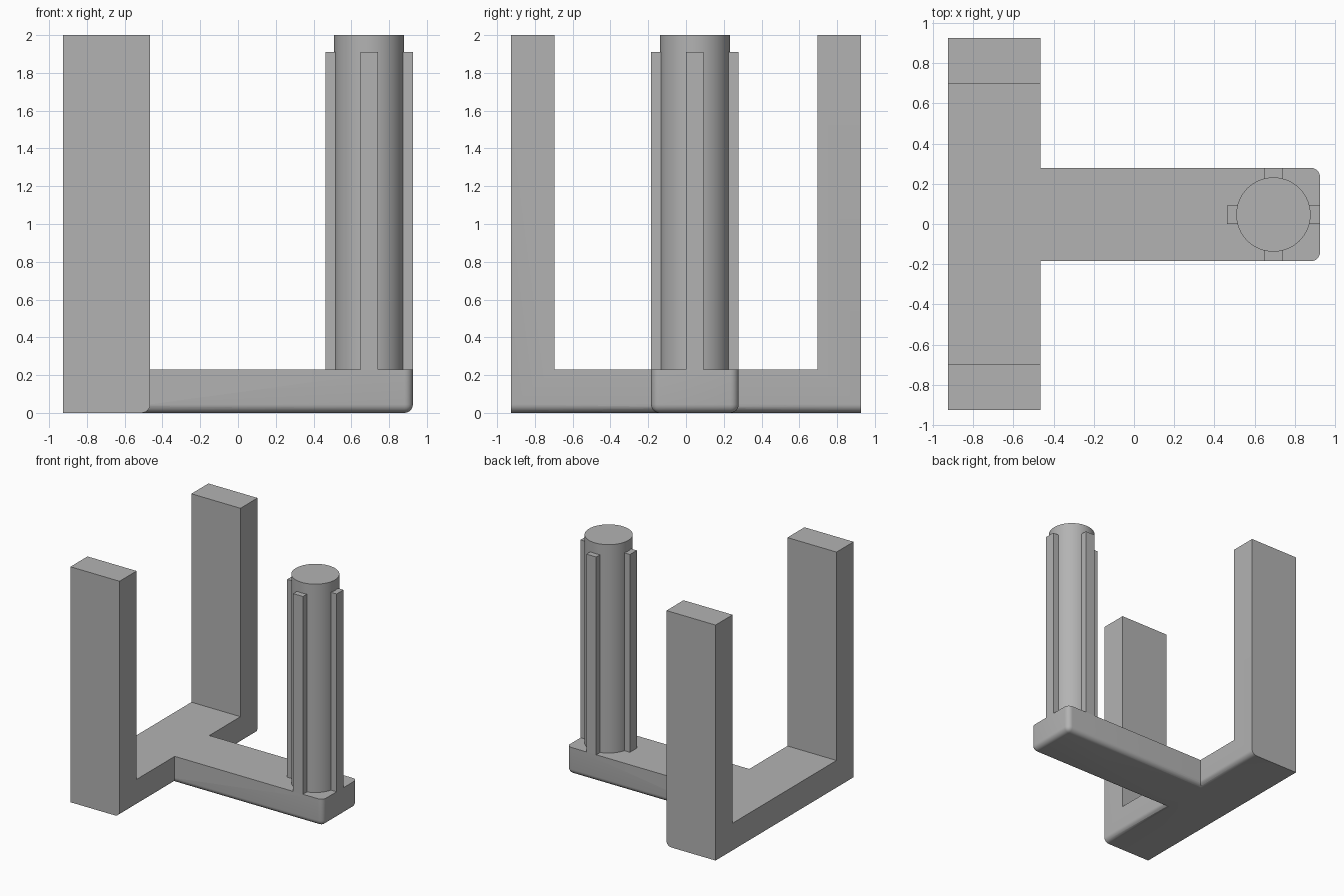
import bpy, bmesh
from math import radians
from mathutils import Matrix, Vector

cube = bpy.data.objects.get("Cube")
if cube:
    bpy.data.objects.remove(cube, do_unlink=True)

BASE_H = 0.23
FILLET = 0.045
INNER_X = -0.465
END = 0.926
POST = Vector((0.694, 0.047, 0))
HALF = 0.232

grey = bpy.data.materials.new("plain grey")
grey.use_nodes = True
grey.diffuse_color = (0.45, 0.45, 0.45, 1)
grey.node_tree.nodes["Principled BSDF"].inputs["Base Color"].default_value = grey.diffuse_color


def finish(name, bm):
    bmesh.ops.recalc_face_normals(bm, faces=bm.faces[:])
    mesh = bpy.data.meshes.new(name)
    bm.to_mesh(mesh)
    bm.free()
    mesh.materials.append(grey)
    obj = bpy.data.objects.new(name, mesh)
    bpy.context.collection.objects.link(obj)
    return obj


def add_box(bm, low, high):
    low, high = Vector(low), Vector(high)
    place = Matrix.Translation((low + high) / 2) @ Matrix.Diagonal((*(high - low), 1))
    bmesh.ops.create_cube(bm, size=1, matrix=place)


def round_edges(bm, rule):
    edges = [e for e in bm.edges if rule(*(v.co for v in e.verts))]
    bmesh.ops.bevel(bm, geom=edges, offset=FILLET, segments=6, profile=0.5, affect='EDGES')


def smooth(obj):
    bpy.ops.object.select_all(action='DESELECT')
    obj.select_set(True)
    bpy.context.view_layer.objects.active = obj
    bpy.ops.object.shade_smooth_by_angle(angle=radians(35))


# U-shaped frame: crossbar with two uprights, rounded under its inner edge
bm = bmesh.new()
outer, inner, top = END, 0.697, 2.0
profile = [(-outer, 0), (outer, 0), (outer, top), (inner, top),
           (inner, BASE_H), (-inner, BASE_H), (-inner, top), (-outer, top)]
face = bm.faces.new([bm.verts.new((-END, y, z)) for y, z in profile])
new = bmesh.ops.extrude_face_region(bm, geom=[face])["geom"]
bmesh.ops.translate(bm, vec=(INNER_X + END, 0, 0),
                    verts=[v for v in new if isinstance(v, bmesh.types.BMVert)])
round_edges(bm, lambda a, b: max(a.z, b.z) < 0.01 and min(a.x, b.x) > INNER_X - 0.01)
frame = finish("base_frame", bm)

# Arm with rounded underside and rounded end corners
bm = bmesh.new()
add_box(bm, (-0.7, POST.y - HALF, 0), (END, POST.y + HALF, BASE_H))
round_edges(bm, lambda a, b: max(a.x, b.x) > 0 and
            (max(a.z, b.z) < 0.01 or (abs(a.z - b.z) > 0.1 and a.x > 0)))
arm = finish("arm", bm)

# Join arm and frame into one solid
union = frame.modifiers.new("join arm", 'BOOLEAN')
union.operation = 'UNION'
union.solver = 'EXACT'
union.object = arm
bpy.context.view_layer.objects.active = frame
bpy.ops.object.modifier_apply(modifier=union.name)
bpy.data.objects.remove(arm, do_unlink=True)
smooth(frame)

# Round post
bm = bmesh.new()
bmesh.ops.create_cone(bm, cap_ends=True, segments=64, radius1=0.185, radius2=0.185,
                      depth=top - BASE_H,
                      matrix=Matrix.Translation(POST + Vector((0, 0, (top + BASE_H) / 2))))
smooth(finish("post", bm))

# Four ribs around the post
for i, side in enumerate(("left", "back", "right", "front")):
    bm = bmesh.new()
    add_box(bm, (0.17, -0.046, BASE_H), (HALF, 0.046, 1.91))
    bm.transform(Matrix.Translation(POST) @ Matrix.Rotation(radians(90 * i), 4, 'Z'))
    finish(side + "_rib", bm)
